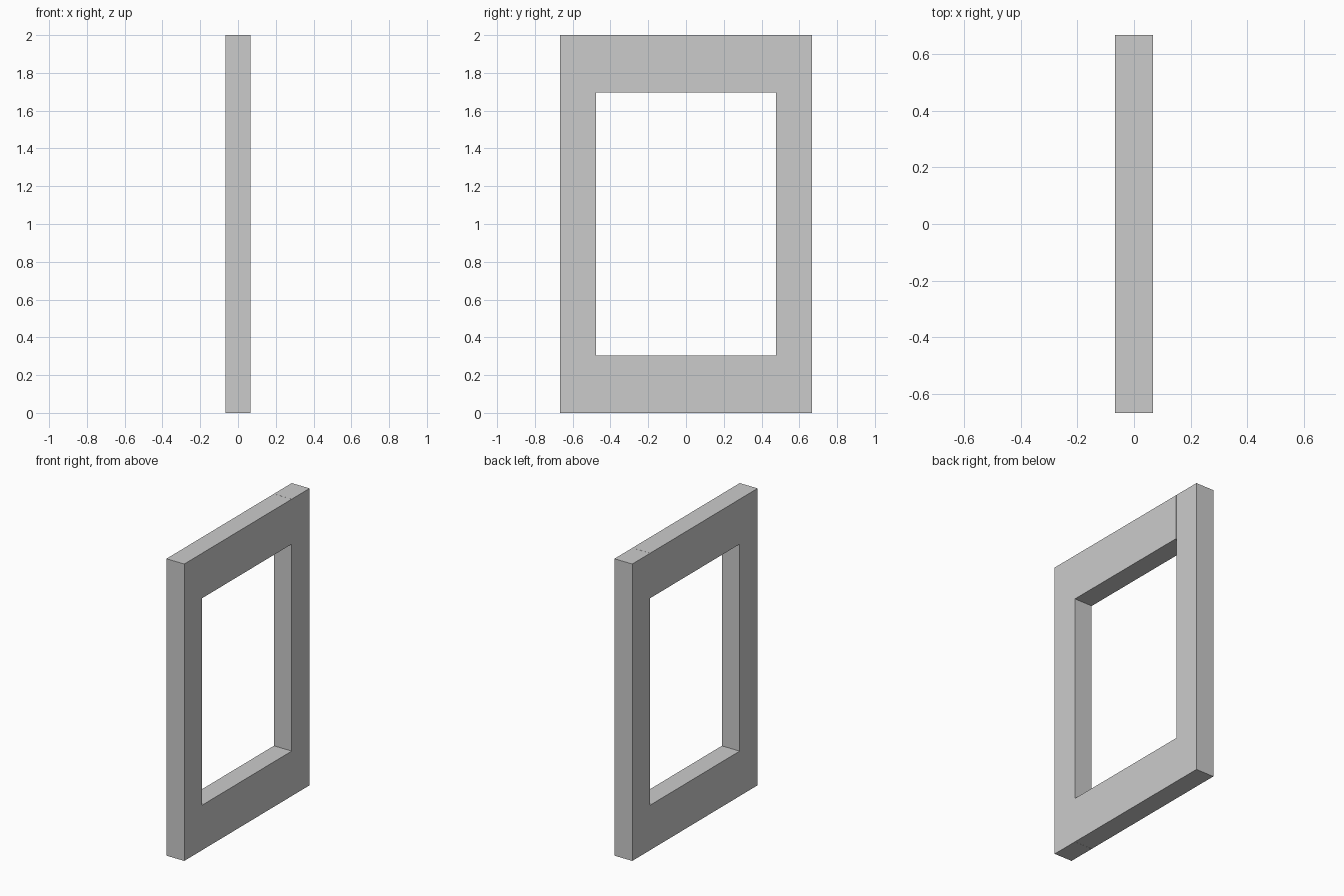
import bpy

if "Cube" in bpy.data.objects:
    bpy.data.objects.remove(bpy.data.objects["Cube"])

DEPTH = 0.133          # x thickness of the frame
HALF_W = 0.667         # outer half width
INNER = 0.477          # inner half width
HEIGHT = 2.0
RAIL = 0.303           # rail height
GAP = 0.001            # hairline joint between rail and post


def box(name, y0, y1, z0, z1):
    bpy.ops.mesh.primitive_cube_add(size=1, location=(0, (y0 + y1) / 2, (z0 + z1) / 2))
    ob = bpy.context.object
    ob.name = name
    ob.scale = (DEPTH, y1 - y0, z1 - z0)
    bpy.ops.object.transform_apply(location=False, rotation=False, scale=True)
    return ob


# Full-height side posts
box("front_post", -HALF_W, -INNER, 0, HEIGHT)
box("back_post", INNER, HALF_W, 0, HEIGHT)

# Rails between the posts, each with one hairline joint
box("bottom_rail", -INNER + GAP, INNER, 0, RAIL)
box("top_rail", -INNER, INNER - GAP, HEIGHT - RAIL, HEIGHT)
